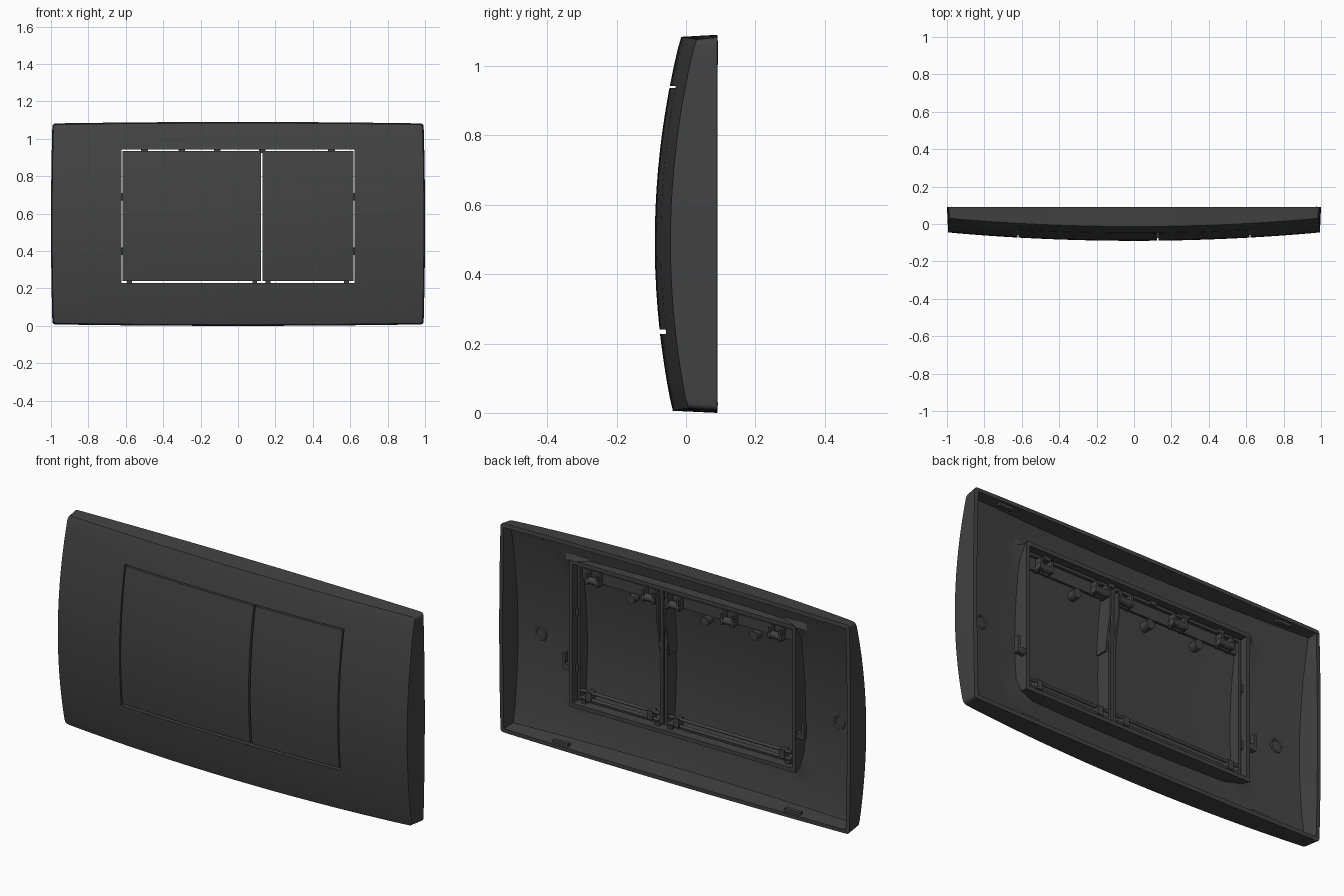
import bpy, bmesh, math

cube = bpy.data.objects.get("Cube")
if cube:
    bpy.data.objects.remove(cube)

plastic = bpy.data.materials.new("dark_grey_plastic")
plastic.use_nodes = True
COLOUR = (0.055, 0.055, 0.055, 1)
plastic.diffuse_color = COLOUR
shader = plastic.node_tree.nodes["Principled BSDF"]
shader.inputs["Base Color"].default_value = COLOUR
shader.inputs["Roughness"].default_value = 0.6

MID = 0.545          # half height of the plate
BACK = 0.09          # rear plane of the rim
COLLAR = 0.03        # rear plane of the collar round the opening
HX, Z0, Z1 = 0.624, 0.228, 0.943   # opening


def surf(x, z):
    """Depth of the bulging front surface."""
    return -0.09 + 0.045 * x * x + 0.2145 * (z - 0.493) ** 2


def spans(stops, counts):
    out = [stops[0]]
    for a, b, n in zip(stops, stops[1:], counts):
        out += [a + (b - a) * (i + 1) / n for i in range(n)]
    return out


def finish(bm, name, thickness=0):
    mesh = bpy.data.meshes.new(name)
    bm.to_mesh(mesh)
    bm.free()
    mesh.materials.append(plastic)
    ob = bpy.data.objects.new(name, mesh)
    bpy.context.collection.objects.link(ob)
    bpy.ops.object.select_all(action="DESELECT")
    ob.select_set(True)
    bpy.context.view_layer.objects.active = ob
    if thickness:
        mod = ob.modifiers.new("wall", "SOLIDIFY")
        mod.thickness, mod.offset, mod.use_even_offset = thickness, -1, True
        bpy.ops.object.modifier_apply(modifier="wall")
    bpy.ops.object.shade_smooth_by_angle(angle=math.radians(30))
    return ob


def grid(xs, zs, hole=False):
    """Curved sheet facing forward, optionally with the opening left out."""
    bm = bmesh.new()
    v = [[bm.verts.new((x, surf(x, z), z)) for z in zs] for x in xs]
    for i in range(len(xs) - 1):
        for j in range(len(zs) - 1):
            cx, cz = (xs[i] + xs[i + 1]) / 2, (zs[j] + zs[j + 1]) / 2
            if hole and abs(cx) < HX and Z0 < cz < Z1:
                continue
            bm.faces.new((v[i][j], v[i + 1][j], v[i + 1][j + 1], v[i][j + 1]))
    return bm


def skirt(bm, edges, y):
    res = bmesh.ops.extrude_edge_only(bm, edges=edges)["geom"]
    verts = [g for g in res if isinstance(g, bmesh.types.BMVert)]
    for w in verts:
        w.co.y = y
    return verts


def face_forward(bm):
    bmesh.ops.recalc_face_normals(bm, faces=bm.faces)
    front = min(bm.faces, key=lambda f: f.calc_center_median().y)
    if front.normal.y > 0:
        bmesh.ops.reverse_faces(bm, faces=bm.faces)


# Cover plate: bulging front, bowed rim walls and collar round the opening
bm = grid(spans([-1, -HX, HX, 1], [6, 18, 6]),
          spans([0, Z0, Z1, 2 * MID], [5, 12, 4]), hole=True)
border = [e for e in bm.edges if e.is_boundary]


def is_outer(e):
    return all(abs(w.co.x) > 0.99 or abs(w.co.z - MID) > MID - 0.01 for w in e.verts)


outer = [e for e in border if is_outer(e)]
inner = [e for e in border if not is_outer(e)]


def bow(verts, inset):
    for w in verts:
        u, t = w.co.x, (w.co.z - MID) / MID
        if abs(u) > 0.999:
            w.co.x = math.copysign(1 - 0.008 * t * t - inset, u)
        if abs(t) > 0.999:
            w.co.z = MID + math.copysign(MID - 0.008 * u * u - inset, t)


rim_front = {w for e in outer for w in e.verts}
rim_back = skirt(bm, outer, BACK)
bow(rim_front, 0.006)
bow(rim_back, 0)
skirt(bm, inner, COLLAR)
bm.normal_update()
corners = [e for e in bm.edges if e.is_manifold
           and all(abs(w.co.x) > 0.97 and abs(w.co.z - MID) > 0.52 for w in e.verts)
           and abs(e.verts[0].co.y - e.verts[1].co.y) > 0.03]
bmesh.ops.bevel(bm, geom=corners, offset=0.014, segments=3, affect="EDGES", profile=0.5)
face_forward(bm)
finish(bm, "cover_plate", 0.02)

# Two push buttons with skirts
for name, x0, x1 in (("wide_button", -0.617, 0.122), ("narrow_button", 0.132, 0.617)):
    bm = grid(spans([x0, x1], [12]), spans([0.24, 0.936], [12]))
    skirt(bm, [e for e in bm.edges if e.is_boundary], 0.0)
    face_forward(bm)
    finish(bm, name, 0.015)


def box(name, centre, size):
    bm = bmesh.new()
    bmesh.ops.create_cube(bm, size=1)
    bmesh.ops.scale(bm, vec=size, verts=bm.verts)
    bmesh.ops.translate(bm, vec=centre, verts=bm.verts)
    return finish(bm, name)


def rod(name, centre, radius, length, axis="X"):
    bpy.ops.mesh.primitive_cylinder_add(
        vertices=20, radius=radius, depth=length, location=centre,
        rotation=(0, math.pi / 2, 0) if axis == "X" else (math.pi / 2, 0, 0))
    ob = bpy.context.object
    ob.name = name
    ob.data.materials.append(plastic)
    bpy.ops.object.shade_smooth_by_angle(angle=math.radians(30))


# Clips bridging the gap between buttons and collar
for x in (-0.5, -0.3, -0.11, 0.13, 0.5):
    box("top_clip", (x, -0.005, 0.937), (0.035, 0.02, 0.024))
for x in (-0.58, 0.09, 0.16, 0.58):
    box("bottom_clip", (x, -0.005, 0.233), (0.025, 0.02, 0.024))
for side in (-1, 1):
    for z in (0.4, 0.69):
        box("side_clip", (side * 0.621, -0.005, z), (0.018, 0.02, 0.04))

# Hinge strips, pins and lugs behind the top of the buttons
for x0, x1 in ((-0.6, 0.1), (0.15, 0.6)):
    mid, width = (x0 + x1) / 2, x1 - x0
    box("hinge_strip", (mid, -0.02, 0.89), (width, 0.012, 0.06))
    for z in (0.255, 0.29):
        rod("bottom_bar", (mid, -0.004, z), 0.008, width)
    for x in (x0 + 0.05, x1 - 0.05):
        box("bottom_lug", (x, -0.01, 0.272), (0.03, 0.04, 0.045))
for x in (-0.52, -0.25, 0.06, 0.2, 0.52):
    rod("hinge_pin", (x, 0.008, 0.875), 0.018, 0.08)
    for dx in (-0.03, 0.03):
        box("hinge_lug", (x + dx, 0.0, 0.885), (0.012, 0.05, 0.06))
for x in (-0.38, -0.1, 0.32):
    rod("spring_boss", (x, -0.03, 0.83), 0.024, 0.05, "Y")

# Tapered ribs on both sides of the button divide
for x in (0.1, 0.146):
    bm = bmesh.new()
    outline = [(-0.08, 0.6), (-0.01, 0.6), (0.02, 0.78), (0.02, 0.9), (-0.05, 0.9)]
    face = bm.faces.new([bm.verts.new((x, y, z)) for y, z in outline])
    res = bmesh.ops.extrude_face_region(bm, geom=[face])["geom"]
    bmesh.ops.translate(bm, vec=(0.01, 0, 0),
                        verts=[g for g in res if isinstance(g, bmesh.types.BMVert)])
    bmesh.ops.recalc_face_normals(bm, faces=bm.faces)
    finish(bm, "divider_rib")

for side in (-1, 1):
    # Hooks outside the collar
    box("hook_arm", (side * 0.66, 0.01, 0.4), (0.05, 0.025, 0.03))
    box("hook_tip", (side * 0.68, 0.01, 0.43), (0.014, 0.025, 0.08))
    # Round moulding marks on the inner face
    bpy.ops.mesh.primitive_torus_add(
        major_radius=0.03, minor_radius=0.005, major_segments=28, minor_segments=6,
        location=(side * 0.85, surf(0.85, 0.5) + 0.021, 0.5),
        rotation=(math.pi / 2, 0, 0))
    ring = bpy.context.object
    ring.name = "moulding_ring"
    ring.data.materials.append(plastic)
    bpy.ops.object.shade_smooth()
    # Snap tabs inside the rim
    box("top_tab", (side * 0.8, 0.07, 1.06), (0.08, 0.02, 0.02))
    box("bottom_tab", (side * 0.66, 0.07, 0.03), (0.09, 0.02, 0.02))
